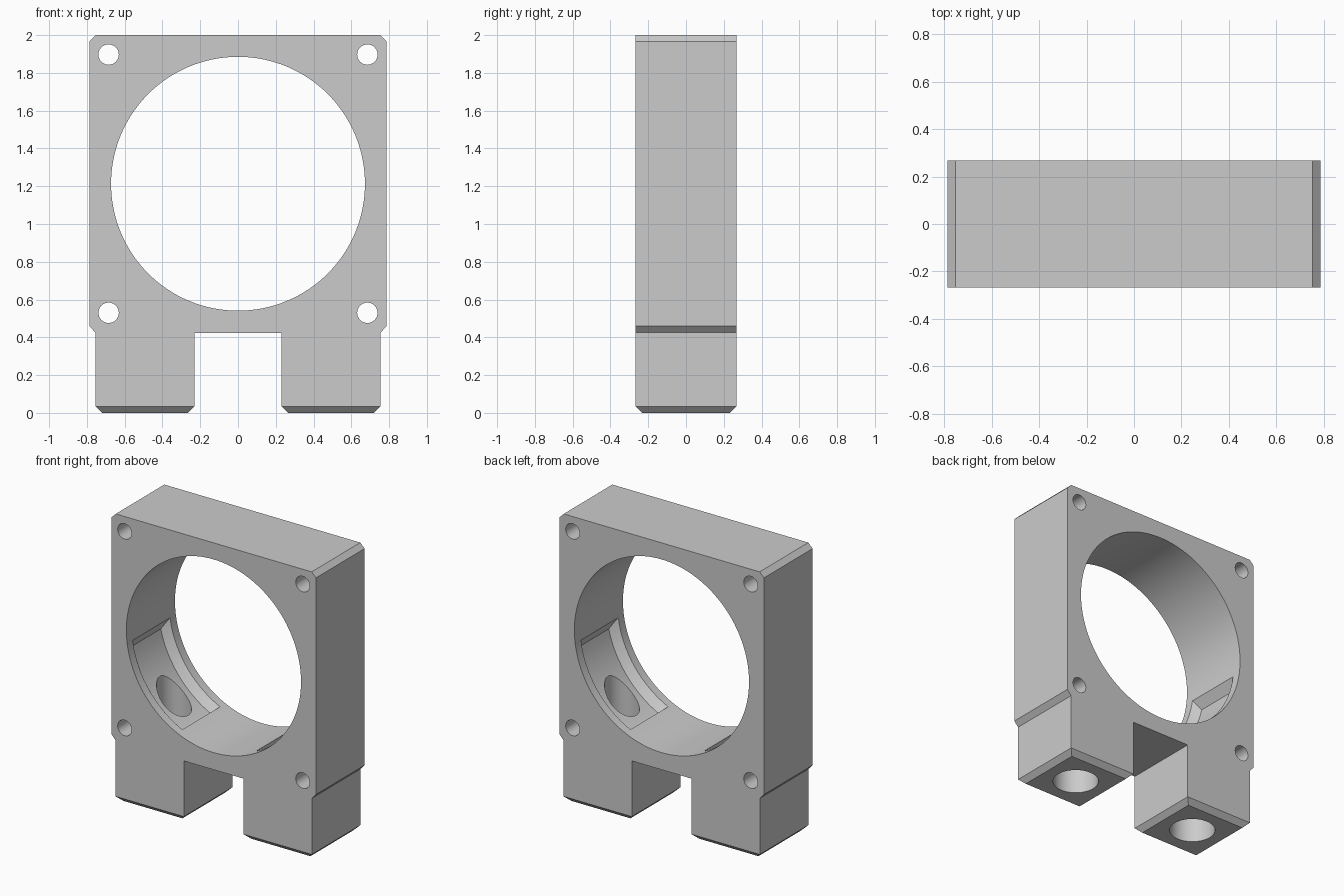
import bpy, bmesh, math
from mathutils import Matrix, Vector

old = bpy.data.objects.get("Cube")
if old:
    bpy.data.objects.remove(old, do_unlink=True)

HALF_Y, CHAMFER = 0.267, 0.035
BORE_Z, BORE_R = 1.213, 0.672
LEG_X = 0.4925

grey = bpy.data.materials.new("plain grey")
grey.use_nodes = True
grey.diffuse_color = (0.6, 0.6, 0.6, 1)
grey.node_tree.nodes["Principled BSDF"].inputs["Base Color"].default_value = (0.6, 0.6, 0.6, 1)


def make_object(name, bm):
    bmesh.ops.recalc_face_normals(bm, faces=bm.faces[:])
    mesh = bpy.data.meshes.new(name)
    bm.to_mesh(mesh)
    bm.free()
    obj = bpy.data.objects.new(name, mesh)
    bpy.context.scene.collection.objects.link(obj)
    mesh.materials.append(grey)
    return obj


def cylinder(name, radius, length, centre, along_y, sides):
    bm = bmesh.new()
    turn = Matrix.Rotation(math.pi / 2, 4, "X") if along_y else Matrix.Identity(4)
    bmesh.ops.create_cone(bm, cap_ends=True, segments=sides, radius1=radius, radius2=radius,
                          depth=length, matrix=Matrix.Translation(centre) @ turn)
    return make_object(name, bm)


def pocket(name, side):
    """Curved recess in the bore wall, narrowing towards its floor."""
    bm = bmesh.new()
    rings = []
    steps = 16
    for i in range(steps + 1):
        t = i / steps
        ring = []
        # inner and outer radius, start and end angle, half width
        for r, a0, a1, w in ((0.62, 1, 62.9, 0.255), (0.725, 13, 67, 0.16)):
            a = math.radians(a0 + (a1 - a0) * t)
            x, z = side * r * math.cos(a), BORE_Z - r * math.sin(a)
            pair = [bm.verts.new((x, -w, z)), bm.verts.new((x, w, z))]
            ring += pair if r < BORE_R else pair[::-1]
        rings.append(ring)
    for a, b in zip(rings, rings[1:]):
        for k in range(4):
            n = (k + 1) % 4
            bm.faces.new((a[k], a[n], b[n], b[k]))
    bm.faces.new(rings[0])
    bm.faces.new(rings[-1])
    return make_object(name, bm)


def cut(target, cutter):
    mod = target.modifiers.new("cut", "BOOLEAN")
    mod.operation = "DIFFERENCE"
    mod.solver = "EXACT"
    mod.object = cutter
    bpy.context.view_layer.objects.active = target
    bpy.ops.object.modifier_apply(modifier=mod.name)
    bpy.data.objects.remove(cutter, do_unlink=True)


# Frame with two legs, extruded from one mirrored outline
half = [(0.23, 0.422), (0.23, CHAMFER), (0.755, CHAMFER), (0.755, 0.425),
        (0.787, 0.46), (0.787, 1.967), (0.754, 2.0)]
outline = half + [(-x, z) for x, z in reversed(half)]
bm = bmesh.new()
front = bm.faces.new([bm.verts.new((x, -HALF_Y, z)) for x, z in outline])
back = bmesh.ops.extrude_face_region(bm, geom=[front], use_keep_orig=True)
for v in back["geom"]:
    if isinstance(v, bmesh.types.BMVert):
        v.co.y = HALF_Y

# Chamfered feet: extend each leg's underside down and inwards
feet = [f for f in bm.faces if all(abs(v.co.z - CHAMFER) < 1e-4 for v in f.verts)]
for f in bmesh.ops.extrude_discrete_faces(bm, faces=feet)["faces"]:
    c = f.calc_center_median()
    for v in f.verts:
        d = v.co - c
        v.co -= Vector((math.copysign(CHAMFER, d.x), math.copysign(CHAMFER, d.y), CHAMFER))
frame = make_object("mounting_frame", bm)

# Large bore
cut(frame, cylinder("bore_cutter", BORE_R, 1, (0, 0, BORE_Z), True, 128))

for side in (-1, 1):
    # Corner screw holes
    for z in (0.53, 1.897):
        cut(frame, cylinder("screw_cutter", 0.054, 1, (side * 0.685, 0, z), True, 32))
    # Bore wall recess, with a stepped passage down through the leg
    cut(frame, pocket("pocket_cutter", side))
    cut(frame, cylinder("passage_cutter", 0.11, 1.2, (side * LEG_X, 0, 0.4), False, 48))
    cut(frame, cylinder("socket_cutter", 0.147, 0.7, (side * LEG_X, 0, 0), False, 48))

bpy.ops.object.select_all(action="DESELECT")
frame.select_set(True)
bpy.context.view_layer.objects.active = frame
bpy.ops.object.shade_smooth_by_angle(angle=math.radians(25))
